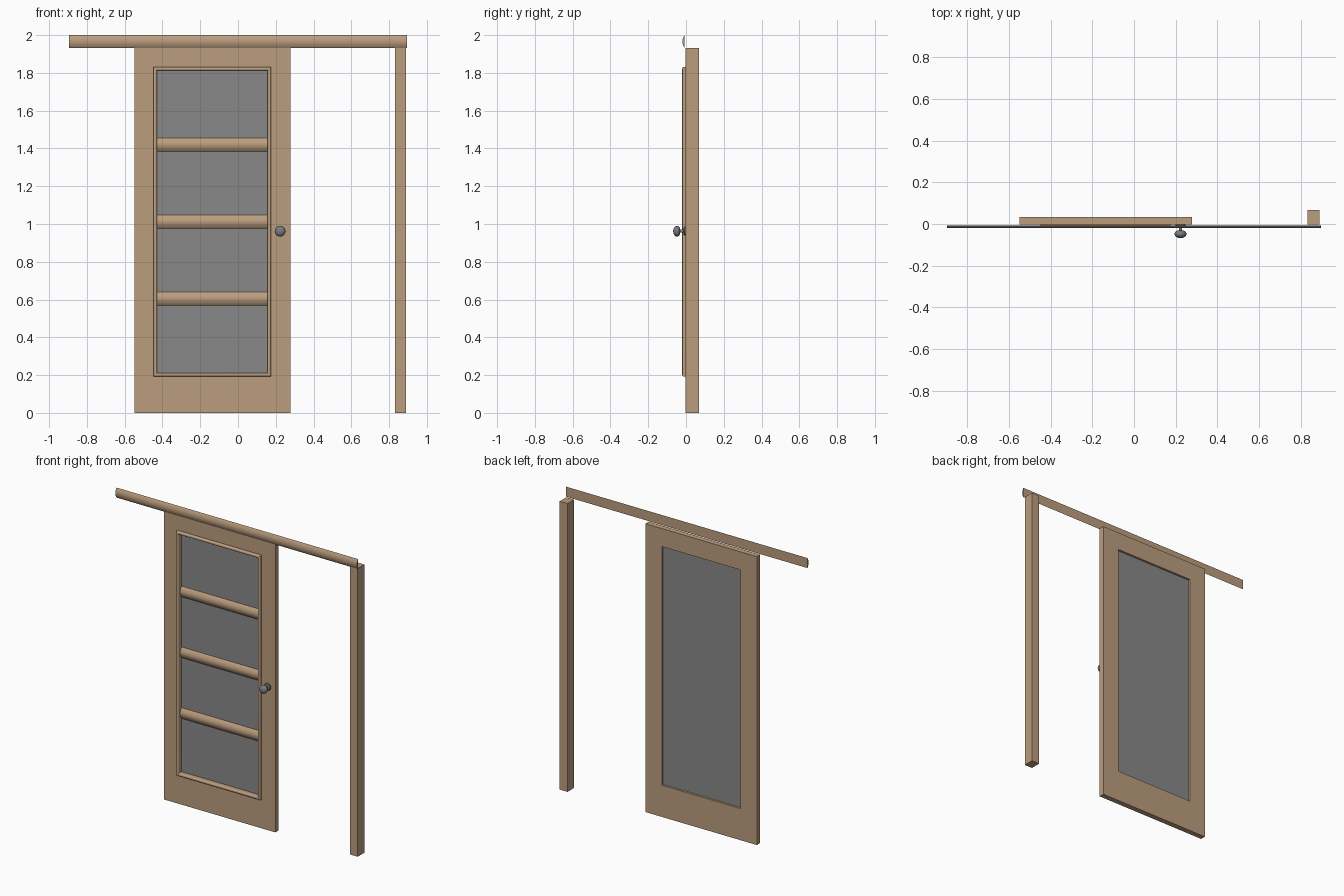
import bpy, bmesh, math
from mathutils import Vector

if "Cube" in bpy.data.objects:
    bpy.data.objects.remove(bpy.data.objects["Cube"])


def material(name, rgb):
    m = bpy.data.materials.new(name)
    m.diffuse_color = (*rgb, 1)
    m.use_nodes = True
    m.node_tree.nodes["Principled BSDF"].inputs["Base Color"].default_value = m.diffuse_color
    return m


WOOD = material("warm wood", (0.50, 0.34, 0.21))
GLASS = material("grey glass", (0.25, 0.25, 0.25))
METAL = material("grey metal", (0.20, 0.20, 0.21))


def finish(name, bm, mat, smooth=False):
    bmesh.ops.recalc_face_normals(bm, faces=bm.faces[:])
    me = bpy.data.meshes.new(name)
    bm.to_mesh(me)
    bm.free()
    me.materials.append(mat)
    ob = bpy.data.objects.new(name, me)
    bpy.context.collection.objects.link(ob)
    if smooth:
        bpy.ops.object.select_all(action='DESELECT')
        ob.select_set(True)
        bpy.context.view_layer.objects.active = ob
        bpy.ops.object.shade_smooth_by_angle(angle=math.radians(35))
    return ob


def box(name, lo, hi, mat):
    bm = bmesh.new()
    bmesh.ops.create_cube(bm, size=1)
    for v in bm.verts:
        v.co = Vector([(a + b) / 2 + c * (b - a) for a, b, c in zip(lo, hi, v.co)])
    return finish(name, bm, mat)


def bridge_rings(bm, rings, closed_path):
    """Skin a list of vertex rings."""
    n, k = len(rings), len(rings[0])
    for i in range(n if closed_path else n - 1):
        a, b = rings[i], rings[(i + 1) % n]
        for j in range(k):
            bm.faces.new((a[j], a[(j + 1) % k], b[(j + 1) % k], b[j]))
    if not closed_path:
        bm.faces.new(rings[0])
        bm.faces.new(rings[-1])


def bowed_bar(name, x0, x1, z0, z1, y_back, bulge, mat, n=12):
    """Horizontal bar: flat back, arched front."""
    prof = []
    for i in range(n + 1):
        t = i / n
        prof.append((y_back - bulge * (1 - (2 * t - 1) ** 2), z0 + t * (z1 - z0)))
    bm = bmesh.new()
    bridge_rings(bm, [[bm.verts.new((x, y, z)) for y, z in prof] for x in (x0, x1)], False)
    return finish(name, bm, mat, True)


def frame(name, inner, profile, mat, smooth=False):
    """Mitred rectangular frame; profile = (outward offset, y)."""
    x0, x1, z0, z1 = inner
    bm = bmesh.new()
    rings = []
    for x, z, sx, sz in ((x0, z0, -1, -1), (x1, z0, 1, -1), (x1, z1, 1, 1), (x0, z1, -1, 1)):
        rings.append([bm.verts.new((x + sx * o, y, z + sz * o)) for o, y in profile])
    bridge_rings(bm, rings, True)
    return finish(name, bm, mat, smooth)


FRONT, BACK = -0.002, 0.034
OPENING = (-0.428, 0.156, 0.212, 1.812)

# door leaf: a slab with a window opening (four stiles and rails as one ring)
bm = bmesh.new()
outer = (-0.549, 0.278, 0.0, 1.933)
corners = lambda r: ((r[0], r[2]), (r[1], r[2]), (r[1], r[3]), (r[0], r[3]))
rings = []
for (ix, iz), (ox, oz) in zip(corners(OPENING), corners(outer)):
    rings.append([bm.verts.new(p) for p in
                  ((ix, FRONT, iz), (ox, FRONT, oz), (ox, BACK, oz), (ix, BACK, iz))])
bridge_rings(bm, rings, True)
bmesh.ops.dissolve_limit(bm, angle_limit=0.001, verts=[], edges=[])
finish("door_leaf", bm, WOOD)

# rounded moulding around the window
prof = [(0.0, FRONT)]
for i in range(9):
    a = math.pi * i / 8
    prof.append((0.010 - 0.010 * math.cos(a), -0.010 - 0.010 * math.sin(a)))
prof.append((0.020, FRONT))
frame("window_moulding", OPENING, prof, WOOD, True)

# glass pane and three cross bars
box("glass_pane", (OPENING[0], 0.014, OPENING[2]), (OPENING[1], 0.020, OPENING[3]), GLASS)
for i, zc in enumerate((0.605, 1.012, 1.420)):
    bowed_bar(f"window_bar_{i + 1}", OPENING[0], OPENING[1], zc - 0.036, zc + 0.036,
              0.014, 0.016, WOOD)

# top track cover and side post
bowed_bar("top_rail", -0.896, 0.896, 1.933, 2.0, -0.008, 0.011, WOOD)
box("side_post", (0.831, FRONT, 0), (0.889, 0.068, 1.933), WOOD)

# lathed door knob: rose, neck and flattened ball
knob = [(0.0, FRONT), (0.024, FRONT), (0.024, -0.008), (0.020, -0.012), (0.008, -0.014), (0.008, -0.031)]
for i in range(2, 13):
    a = math.pi * i / 12
    knob.append((0.0285 * math.sin(a), -0.048 + 0.020 * math.cos(a)))
bm = bmesh.new()
vs = [bm.verts.new((0.223 + r, y, 0.962)) for r, y in knob]
es = [bm.edges.new(p) for p in zip(vs, vs[1:])]
bmesh.ops.spin(bm, geom=vs + es, cent=(0.223, 0, 0.962), axis=(0, 1, 0),
               angle=2 * math.pi, steps=24)
bmesh.ops.remove_doubles(bm, verts=bm.verts[:], dist=0.0002)
finish("door_knob", bm, METAL, True)
